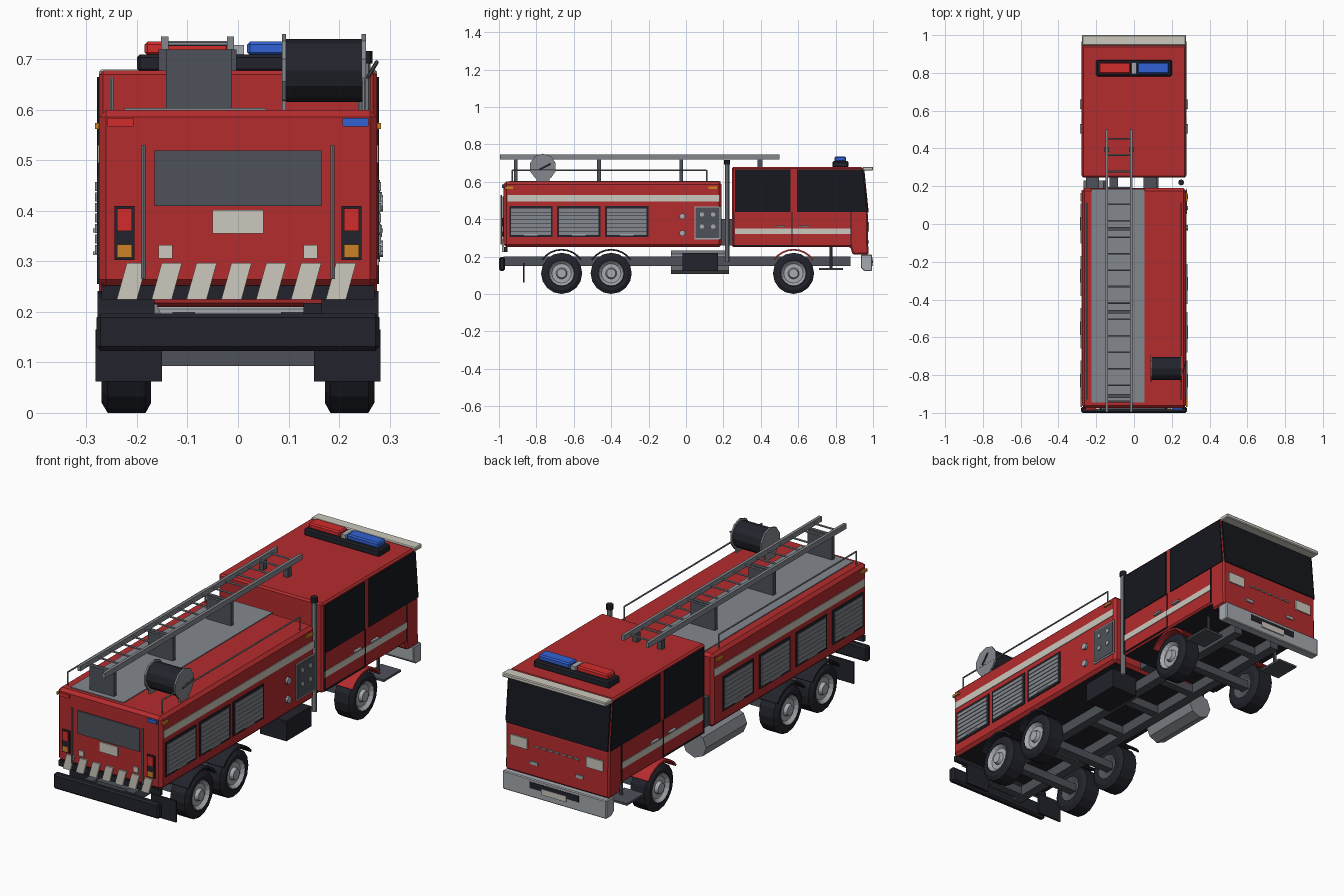
import bpy
import bmesh
from math import radians, cos, sin, pi
from mathutils import Matrix, Vector

default_cube = bpy.data.objects.get("Cube")
if default_cube:
    bpy.data.objects.remove(default_cube, do_unlink=True)

# Flat colours
COLOURS = {
    "red": (.46, .025, .027),
    "black": (.016, .017, .025),
    "dark_glass": (.008, .009, .013),
    "dark_grey": (.075, .083, .098),
    "mid_grey": (.23, .245, .27),
    "light_grey": (.38, .4, .43),
    "cream": (.6, .58, .51),
    "signal_blue": (.03, .12, .65),
    "signal_red": (.65, .025, .025),
    "amber": (.6, .22, .02),
}
MATERIALS = {}
for label, rgb in COLOURS.items():
    material = bpy.data.materials.new(label)
    material.use_nodes = True
    material.diffuse_color = (*rgb, 1)
    shader = material.node_tree.nodes["Principled BSDF"]
    shader.inputs["Base Color"].default_value = (*rgb, 1)
    shader.inputs["Roughness"].default_value = .7
    MATERIALS[label] = material


def finish(bm, name, colour):
    bmesh.ops.recalc_face_normals(bm, faces=bm.faces)
    mesh = bpy.data.meshes.new(name)
    bm.to_mesh(mesh)
    bm.free()
    obj = bpy.data.objects.new(name, mesh)
    bpy.context.collection.objects.link(obj)
    mesh.materials.append(MATERIALS[colour])
    return obj


def box(name, colour, xs, ys, zs, bevel=0):
    bm = bmesh.new()
    bmesh.ops.create_cube(bm, size=1)
    for v in bm.verts:
        v.co = [(a + b) / 2 + c * abs(b - a) for (a, b), c in zip((xs, ys, zs), v.co)]
    if bevel:
        bmesh.ops.bevel(bm, geom=bm.edges[:], offset=bevel, segments=1, affect='EDGES')
    return finish(bm, name, colour)


def prism(name, colour, axis, span, outline, bevel=0):
    """Extrude an outline of (y, z) along x, or of (x, z) along y."""
    bm = bmesh.new()
    place = (lambda p, d: (d, *p)) if axis == "x" else (lambda p, d: (p[0], d, p[1]))
    rings = [[bm.verts.new(place(p, d)) for p in outline] for d in span]
    for ring in rings:
        bm.faces.new(ring)
    for i in range(len(outline)):
        j = (i + 1) % len(outline)
        bm.faces.new((rings[0][i], rings[0][j], rings[1][j], rings[1][i]))
    if bevel:
        bmesh.ops.recalc_face_normals(bm, faces=bm.faces)
        bmesh.ops.bevel(bm, geom=bm.edges[:], offset=bevel, segments=1, affect='EDGES')
    return finish(bm, name, colour)


def rod(name, colour, start, end, radius, sides=8):
    start, end = Vector(start), Vector(end)
    way = end - start
    turn = way.to_track_quat('Z', 'Y').to_matrix().to_4x4()
    bm = bmesh.new()
    bmesh.ops.create_cone(bm, cap_ends=True, segments=sides, radius1=radius, radius2=radius,
                          depth=way.length, matrix=Matrix.Translation((start + end) / 2) @ turn)
    return finish(bm, name, colour)


def lathe(name, colour, centre, profile, sides=16):
    """Spin a profile of (x, radius) around the x axis."""
    bm = bmesh.new()
    verts = [bm.verts.new((x, 0, r)) for x, r in profile]
    edges = [bm.edges.new(pair) for pair in zip(verts, verts[1:])]
    bmesh.ops.spin(bm, geom=verts + edges, axis=(1, 0, 0), cent=(0, 0, 0),
                   angle=2 * pi, steps=sides, use_duplicate=False)
    bmesh.ops.remove_doubles(bm, verts=bm.verts, dist=.0005)
    bmesh.ops.translate(bm, verts=bm.verts, vec=centre)
    return finish(bm, name, colour)


def side_plate(name, colour, side, ys, zs, thick=.006, base=.275):
    return box(name, colour, (side * base, side * (base + thick)), ys, zs)


def end_plate(name, colour, xs, zs, y, thick=.006):
    return box(name, colour, xs, (y, y + thick), zs)


def dark_underside(obj):
    obj.data.materials.append(MATERIALS["black"])
    for face in obj.data.polygons:
        if face.normal.z < -.9:
            face.material_index = 1


# Equipment body and roof walkway
HALF = .275
dark_underside(box("equipment_body", "red", (-HALF, HALF), (-.975, .19), (.25, .6), .014))
box("roof_walkway", "mid_grey", (-.225, .055), (-.945, .185), (.596, .604))
box("rear_sill", "black", (-.27, .27), (-.972, -.955), (.225, .252))

# Cab
dark_underside(prism("cab", "red", "x", (-HALF, HALF), [
    (.245, .25), (.88, .25), (.89, .21), (.975, .21), (.972, .43), (.945, .678), (.245, .678)], .008))
prism("windscreen", "dark_glass", "x", (-.268, .268), [
    (.96, .435), (.977, .435), (.954, .66), (.935, .66)])
box("sun_visor", "cream", (-HALF, HALF), (.945, 1), (.66, .68), .004)

# Cab sides
for s in (-1, 1):
    span = (s * .274, s * .279)
    prism("front_side_window", "dark_glass", "x", span, [
        (.593, .437), (.967, .437), (.945, .665), (.593, .665)])
    side_plate("rear_side_window", "dark_glass", s, (.262, .56), (.437, .665), .004)
    side_plate("cab_stripe", "cream", s, (.258, .88), (.32, .35), .003)
    for y in (.258, .565, .88):
        side_plate("door_gap", "black", s, (y, y + .005), (.255, .437), .004)
    side_plate("door_sill", "black", s, (.26, .565), (.256, .262), .004)
    for y in (.48, .61):
        side_plate("door_handle", "light_grey", s, (y, y + .05), (.357, .365), .012)
    box("cab_step", "dark_grey", (s * .17, s * .275), (.71, .84), (.128, .138))
    rod("step_hanger", "dark_grey", (s * .2, .775, .138), (s * .2, .775, .25), .008)

# Cab front
for s in (-1, 1):
    end_plate("headlight", "cream", (s * .155, s * .245), (.335, .385), .973)
for i in range(-3, 4):
    end_plate("grille_slot", "light_grey", (i * .035 - .012, i * .035 + .012), (.355, .362), .972)
for s in (-1, 1):
    end_plate("tow_cover", "light_grey", (s * .1, s * .14), (.27, .285), .973)
prism("front_bumper", "light_grey", "x", (-HALF, HALF), [
    (.935, .14), (.955, .122), (.995, .122), (.995, .21), (.935, .21)], .004)
end_plate("bumper_intake", "black", (-.13, .13), (.165, .195), .993, .004)
end_plate("front_plate", "cream", (-.065, .065), (.15, .178), .995, .005)


# Roller shutters with slats
def shutter(side, y0, y1):
    low, high, slats = .305, .47, 7
    side_plate("shutter_frame", "black", side, (y0, y1), (low, high), .004)
    pitch = (high - low - .02) / slats
    for i in range(slats):
        z = low + .01 + i * pitch
        side_plate("shutter_slat", "mid_grey", side, (y0 + .01, y1 - .01), (z, z + pitch - .003), .008)
    side_plate("shutter_handle", "light_grey", side, (y0 + .08, y1 - .08), (.313, .32), .012)


for i in range(3):
    shutter(1, -.945 + i * .256, -.713 + i * .256)
for i in range(4):
    shutter(-1, -.945 + i * .277, -.713 + i * .277)

# Body trim and roof handrails
for s in (-1, 1):
    side_plate("body_stripe", "cream", s, (-.955, .18), (.495, .53), .003)
    for y in (-.975, .115):
        side_plate("side_marker", "amber", s, (y + .005, y + .05), (.562, .574), .008)
    x = s * .25
    rod("handrail", "mid_grey", (x, -.93, .662), (x, .11, .662), .004, 6)
    for y in (-.93, .11):
        rod("handrail_post", "mid_grey", (x, y, .595), (x, y, .662), .004, 6)

# Pump panel and hose outlets
side_plate("pump_panel_frame", "light_grey", 1, (.045, .187), (.292, .468), .004)
side_plate("pump_panel", "dark_grey", 1, (.052, .18), (.299, .461), .006)
for y in (.085, .145):
    for z in (.36, .425):
        rod("pump_dial", "light_grey", (.27, y, z), (.285, y, z), .012, 10)
for z in (.325, .415):
    rod("hose_outlet", "light_grey", (.27, -.02, z), (.287, -.02, z), .016, 10)

# Rear face
REAR = -.981
end_plate("rear_window", "dark_grey", (-.165, .165), (.41, .52), REAR)
end_plate("rear_plate", "cream", (-.05, .05), (.355, .402), REAR)
for s, colour in ((-1, "signal_red"), (1, "signal_blue")):
    end_plate("rear_beacon", colour, (s * .207, s * .258), (.567, .584), REAR - .003, .009)
    end_plate("tail_light_housing", "black", (s * .205, s * .245), (.303, .41), REAR)
    end_plate("brake_light", "signal_red", (s * .21, s * .24), (.36, .405), REAR - .003)
    end_plate("turn_light", "amber", (s * .21, s * .24), (.308, .333), REAR - .003)
    end_plate("reflector", "cream", (s * .13, s * .157), (.306, .332), REAR)
    rod("grab_rail", "mid_grey", (s * .187, -.988, .265), (s * .187, -.988, .53), .004)
for i in range(7):
    x = -.24 + i * .069
    prism("warning_chevron", "cream", "y", (REAR - .002, REAR + .007), [
        (x, .225), (x + .04, .225), (x + .06, .297), (x + .02, .297)])

# Roof ladder
RAILS = (-.145, -.015)
for x in RAILS:
    box("ladder_rail", "mid_grey", (x - .007, x + .007), (-.995, .5), (.72, .745))
    box("cab_ladder_rest", "dark_grey", (x - .012, x + .012), (.382, .408), (.675, .72))
for i in range(17):
    y = -.94 + i * .087
    rod("ladder_rung", "mid_grey", (RAILS[0], y, .731), (RAILS[1], y, .731), .005, 6)
for y in (-.91, -.465, -.025):
    box("ladder_support", "dark_grey", (-.143, -.012), (y - .01, y + .01), (.6, .72))

# Hose reel
AXIS = (-.765, .678)
rod("hose_drum", "black", (.095, *AXIS), (.245, *AXIS), .062, 12)
for x in (.087, .245):
    rod("reel_disc", "mid_grey", (x, *AXIS), (x + .008, *AXIS), .072, 10)
    box("reel_stand", "mid_grey", (x, x + .008), (-.8, -.73), (.598, .65))
rod("reel_crank", "dark_grey", (.257, -.785, .664), (.275, -.725, .695), .004, 6)

# Light bar
box("light_bar_base", "black", (-.2, .2), (.782, .868), (.675, .71), .006)
for s, colour in ((-1, "signal_red"), (1, "signal_blue")):
    box("light_bar_lamp", colour, (s * .018, s * .185), (.795, .855), (.708, .735), .006)
box("light_bar_centre", "light_grey", (-.012, .012), (.795, .855), (.708, .728))

# Exhaust stack
rod("exhaust_pipe", "mid_grey", (.25, .22, .17), (.25, .22, .7), .012)
rod("exhaust_cap", "black", (.25, .22, .692), (.25, .22, .717), .016)

# Chassis
for s in (-1, 1):
    box("chassis_rail", "dark_grey", (s * .085, s * .13), (-.975, .88), (.15, .2))
for y in (-.93, -.53, -.2, .05, .3, .75):
    box("cross_member", "dark_grey", (-.09, .09), (y - .02, y + .02), (.155, .195))
box("battery_box", "black", (.13, .27), (-.02, .17), (.122, .218))
rod("air_tank", "mid_grey", (-.205, -.08, .17), (-.205, .23, .17), .063)
for x in (-.205, .1):
    box("cab_gap_locker", "dark_grey", (x - .05, x + .02), (.19, .245), (.26, .4))
box("rear_bumper", "black", (-.28, .28), (-1, -.968), (.123, .197), .008)
for s in (-1, 1):
    box("bumper_bracket", "dark_grey", (s * .085, s * .13), (-.975, -.94), (.15, .2))
    box("mud_flap", "black", (s * .15, s * .282), (-.872, -.864), (.062, .165))

# Wheels, axles and arches
TYRE = [(.172, .06), (.172, .09), (.183, .11), (.258, .11), (.27, .09), (.27, .07), (.262, .066)]
RIM = [(.264, .07), (.27, .066), (.256, .052), (.256, .03), (.272, .024), (.272, 0)]
INNER = [(.176, .065), (.19, .04), (.19, 0)]
for y, arch_colour in ((.575, "red"), (-.4, "black"), (-.665, "black")):
    box("axle", "dark_grey", (-.19, .19), (y - .02, y + .02), (.093, .133))
    for s in (-1, 1):
        for name, colour, shape in (("tyre", "black", TYRE), ("rim", "light_grey", RIM),
                                    ("inner_hub", "dark_grey", INNER)):
            lathe(name, colour, (0, y, .11), [(s * x, r) for x, r in shape])
        angles = [radians(35 + i * 110 / 8) for i in range(9)]
        arc = [(y + r * cos(a), .11 + r * sin(a)) for r, row in ((.131, angles), (.122, angles[::-1]))
               for a in row]
        prism("wheel_arch", arch_colour, "x", (s * .165, s * .278), arc)
